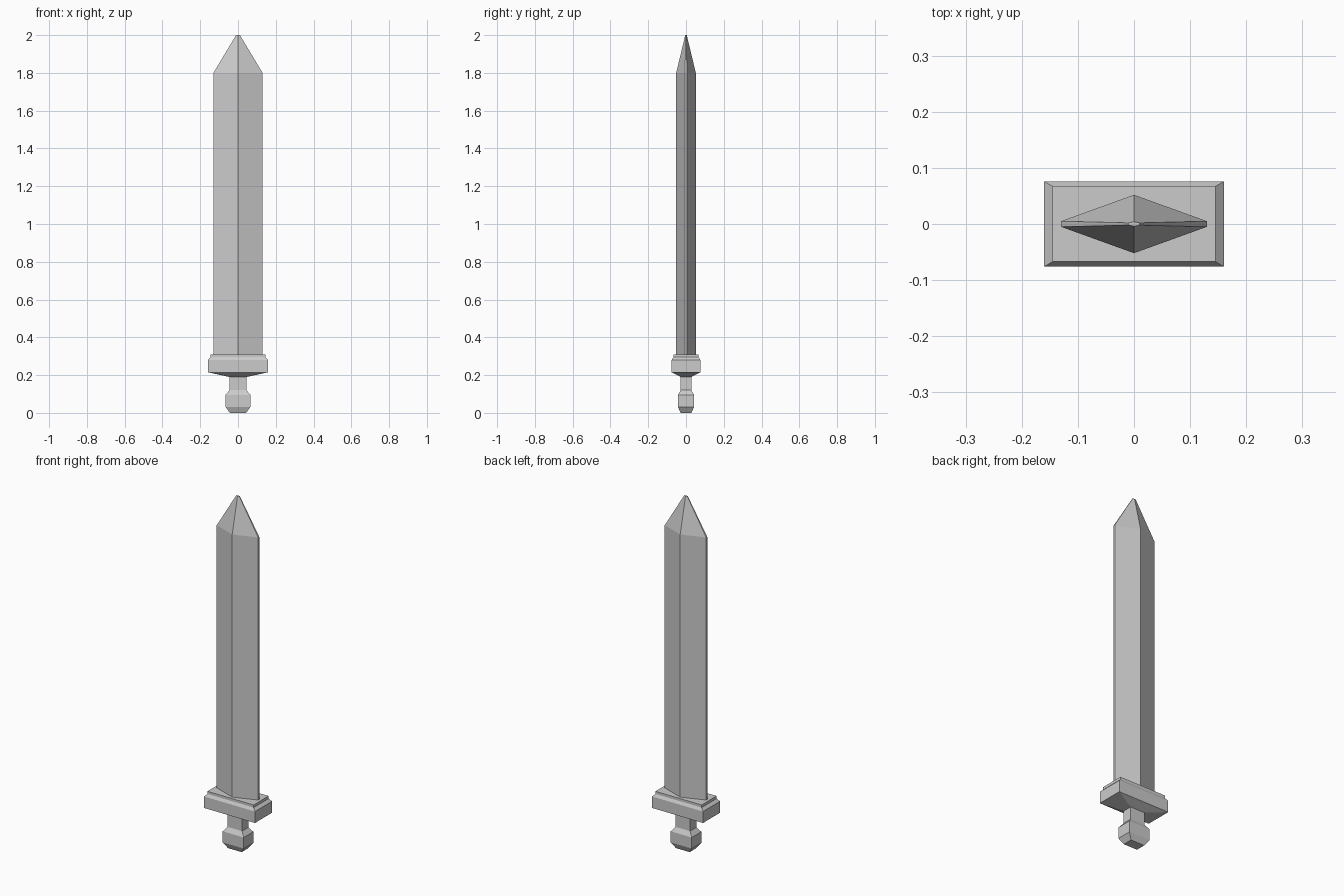
import bpy
import bmesh

cube = bpy.data.objects.get("Cube")
if cube:
    bpy.data.objects.remove(cube, do_unlink=True)

steel = bpy.data.materials.new("plain_grey")
steel.use_nodes = True
grey = (0.6, 0.6, 0.6, 1)
steel.diffuse_color = grey
steel.node_tree.nodes["Principled BSDF"].inputs["Base Color"].default_value = grey


def rectangle(x, y, z):
    return [(-x, -y, z), (x, -y, z), (x, y, z), (-x, y, z)]


def blade_section(x, y, edge, z):
    """Diamond with narrow flat cutting edges."""
    return [(-x, -edge, z), (0, -y, z), (x, -edge, z),
            (x, edge, z), (0, y, z), (-x, edge, z)]


def loft(name, sections):
    """Join stacked cross-sections into a closed flat-shaded solid."""
    bm = bmesh.new()
    rings = [[bm.verts.new(p) for p in s] for s in sections]
    for low, high in zip(rings, rings[1:]):
        for i in range(len(low)):
            j = (i + 1) % len(low)
            bm.faces.new((low[i], low[j], high[j], high[i]))
    bm.faces.new(rings[0][::-1])
    bm.faces.new(rings[-1])
    bmesh.ops.recalc_face_normals(bm, faces=bm.faces[:])
    mesh = bpy.data.meshes.new(name)
    bm.to_mesh(mesh)
    bm.free()
    mesh.materials.append(steel)
    obj = bpy.data.objects.new(name, mesh)
    bpy.context.collection.objects.link(obj)
    return obj


# Blade with tapered point
loft("blade", [blade_section(0.13, 0.052, 0.005, 0.31),
               blade_section(0.13, 0.052, 0.005, 1.8),
               blade_section(0.01, 0.004, 0.002, 2.0)])

# Guard with tapered underside, chamfer and raised lip
loft("guard", [rectangle(*s) for s in (
    (0.045, 0.028, 0.19), (0.16, 0.076, 0.215), (0.16, 0.076, 0.28),
    (0.145, 0.067, 0.295), (0.145, 0.067, 0.31))])

# Square-sided grip
loft("grip", [rectangle(0.045, 0.028, z) for z in (0.12, 0.19)])

# Faceted pommel
loft("pommel", [rectangle(*s) for s in (
    (0.043, 0.028, 0), (0.066, 0.043, 0.032),
    (0.066, 0.043, 0.095), (0.045, 0.028, 0.12))])
